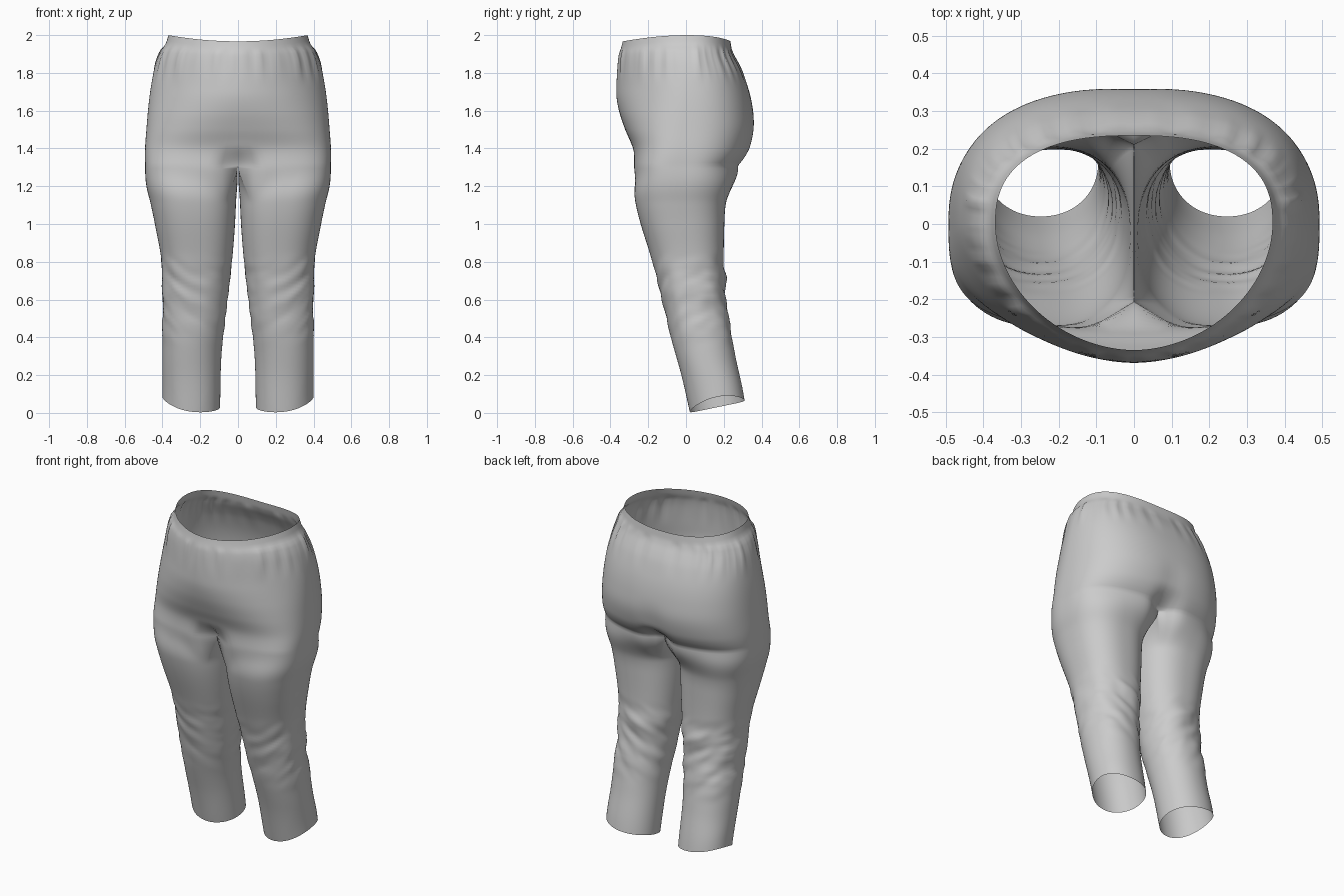
import bpy, bmesh, math
from mathutils import Vector, noise

if "Cube" in bpy.data.objects:
    bpy.data.objects.remove(bpy.data.objects["Cube"])

CROTCH = 1.31
OUT, INN = 64, 28          # points round the outer half and the inseam half


def curve(pts):
    """Smooth function through (z, value) points, sorted by rising z."""
    n = len(pts)

    def slope(i):
        a, b = pts[max(i - 1, 0)], pts[min(i + 1, n - 1)]
        return (b[1] - a[1]) / (b[0] - a[0])

    def f(z):
        z = min(max(z, pts[0][0]), pts[-1][0])
        i = next(k for k in range(n - 1) if z <= pts[k + 1][0])
        (z0, v0), (z1, v1) = pts[i], pts[i + 1]
        h = z1 - z0
        t = (z - z0) / h
        return ((1 + 2 * t) * (1 - t) ** 2 * v0 + t * (1 - t) ** 2 * h * slope(i)
                + t * t * (3 - 2 * t) * v1 + t * t * (t - 1) * h * slope(i + 1))
    return f


def smooth(t):
    t = min(max(t, 0), 1)
    return t * t * (3 - 2 * t)


def power(v, n):
    return math.copysign(abs(v) ** (2 / n), v)


# Silhouette profiles read off the front and side views
side = curve([(0, .4), (.4, .4), (.6, .402), (.8, .405), (1, .44), (1.2, .48), (1.35, .493),
              (1.5, .485), (1.7, .465), (1.85, .435), (1.92, .408), (1.95, .385), (2, .368)])
inseam = curve([(0, .095), (.3, .088), (.5, .066), (.6, .055), (.8, .032), (1, .016), (1.31, .003)])
front = curve([(0, .02), (.2, -.025), (.4, -.08), (.6, -.127), (.8, -.178), (1, -.24), (1.1, -.265),
               (1.2, -.28), (1.3, -.277), (1.4, -.282), (1.5, -.322), (1.6, -.355), (1.7, -.369),
               (1.9, -.355), (2, -.335)])
back = curve([(0, .31), (.2, .28), (.4, .243), (.55, .218), (.7, .208), (.8, .2), (1, .203),
              (1.1, .21), (1.2, .235), (1.3, .278), (1.35, .315), (1.4, .34), (1.5, .361),
              (1.6, .355), (1.7, .335), (1.8, .3), (1.9, .253), (2, .235)])
front_round = curve([(1.3, 3.5), (1.5, 2.4), (1.7, 1.85), (2, 1.9)])


def hip_point(i, z):
    """Half section of the hips, front centre to back centre."""
    a = math.pi * (i / OUT - .5)
    n = front_round(z) if a < 0 else 2.5
    x = side(z) * power(math.cos(a), n) if 0 < i < OUT else 0
    ripple = noise.noise(Vector((math.atan2(math.sin(a), math.cos(a)) * 9, z * 1.5, 3)))
    gather = 1 + .03 * ripple * smooth((z - 1.72) / .15) * smooth((1.96 - z) / .05)
    centre = math.exp(-(x / .075) ** 2)
    if a < 0:
        y = front(z) * abs(power(math.sin(a), n)) + .075 * centre * smooth((1.42 - z) / .13)
    else:
        y = back(z) * abs(power(math.sin(a), n))
        y -= centre * (.07 * smooth((1.42 - z) / .13) + .008 * smooth((1.6 - z) / .15))
    # waist edge dips at the front and back
    dip = .033 * (1 - min(1, x / .37) ** 2) * smooth((z - 1.85) / .15)
    return Vector((x * gather, y * gather, z - dip))


def top_ring_point(i):
    """Section where the leg meets the hips: outer half plus a straight inseam."""
    if i <= OUT:
        return hip_point(i, CROTCH)
    return hip_point(OUT, CROTCH).lerp(hip_point(0, CROTCH), (i - OUT) / INN)


def leg_point(i, z):
    if i <= OUT:
        a = math.radians(-135 + 270 * i / OUT)
    else:
        a = math.radians(135 + 90 * (i - OUT) / INN)
    n = 2.1 + .35 * smooth(z - .2)
    hw, hd = (side(z) - inseam(z)) / 2, (back(z) - front(z)) / 2
    c = Vector((inseam(z) + hw, front(z) + hd, z))
    d = Vector((hw * power(math.cos(a), n), hd * power(math.sin(a), n), 0))
    # bunched cloth folds around the knee, sloping down towards the front
    zone = smooth((z - .32) / .2) * smooth((.86 - z) / .14)
    q = Vector((math.cos(a) * 1.1, math.sin(a) * 1.1, (z - .12 * math.cos(a - .6)) * 13))
    fold = noise.noise(q) + .5 * noise.noise(q * 1.7)
    p = c + d * (1 + .085 * fold * zone * (.65 + .35 * math.cos(a - .9)))
    # hem rises to the outside and the back
    rise = .055 * max(0, (p.x - .1) / .3) ** 3 + .06 * max(0, (p.y - .02) / .29)
    p.z += rise * smooth((.3 - z) / .3)
    p = top_ring_point(i).lerp(p, smooth((CROTCH - z) / .2)) if z > CROTCH - .2 else p
    p.z = z if z > CROTCH - .2 else p.z
    p.x = max(p.x, .002)
    return p


bm = bmesh.new()


def bridge(upper, lower, closed):
    n = len(upper)
    for i in range(n if closed else n - 1):
        j = (i + 1) % n
        bm.faces.new((upper[i], lower[i], lower[j], upper[j]))


# Seat and waist
HIP_ROWS, LEG_ROWS = 44, 80
row = None
for k in range(HIP_ROWS + 1):
    z = 2 - (2 - CROTCH) * k / HIP_ROWS
    new = [bm.verts.new(hip_point(i, z)) for i in range(OUT + 1)]
    if row:
        bridge(row, new, False)
    row = new

# Leg, starting from the hip edge plus the crotch seam
row = row + [bm.verts.new(top_ring_point(i)) for i in range(OUT + 1, OUT + INN)]
for k in range(1, LEG_ROWS + 1):
    z = CROTCH * (1 - k / LEG_ROWS)
    new = [bm.verts.new(leg_point(i, z)) for i in range(OUT + INN)]
    bridge(row, new, True)
    row = new

bmesh.ops.recalc_face_normals(bm, faces=bm.faces)
if sum(f.normal.x * f.calc_area() for f in bm.faces if f.calc_center_median().x > .3) < 0:
    bmesh.ops.reverse_faces(bm, faces=bm.faces)
mesh = bpy.data.meshes.new("trousers")
bm.to_mesh(mesh)
bm.free()

trousers = bpy.data.objects.new("trousers", mesh)
bpy.context.collection.objects.link(trousers)
for p in mesh.polygons:
    p.use_smooth = True

# Other half
mirror = trousers.modifiers.new("other_half", 'MIRROR')
mirror.use_axis[0] = True
mirror.merge_threshold = .0005
